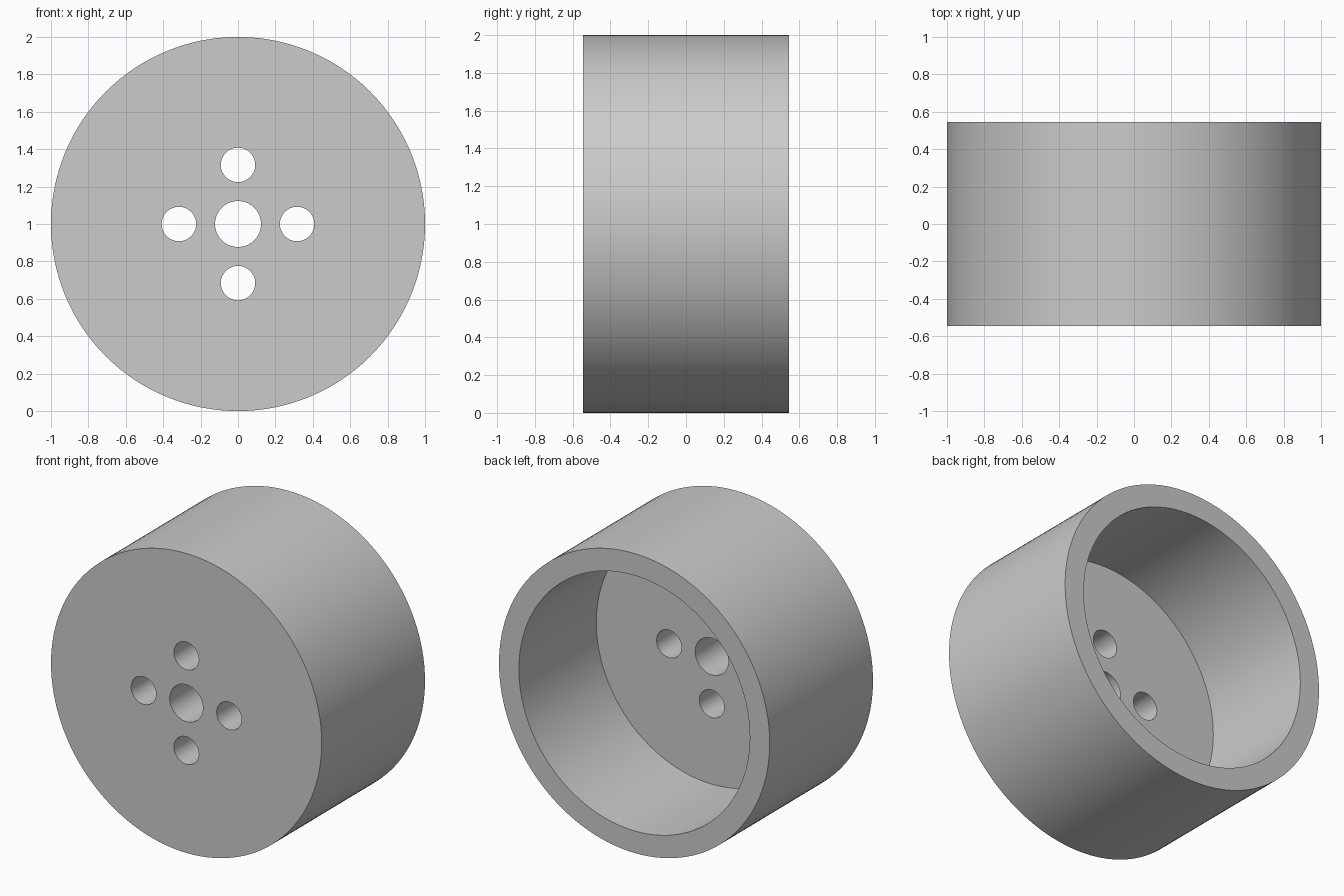
import bpy
from math import pi, cos, sin, radians

if "Cube" in bpy.data.objects:
    bpy.data.objects.remove(bpy.data.objects["Cube"], do_unlink=True)

RADIUS, BORE = 1.0, 0.853
FRONT, BACK = -0.545, 0.545
FLOOR = FRONT + 0.273
OVER = 0.1  # cutter overshoot

grey = bpy.data.materials.new("plain grey")
grey.use_nodes = True
colour = (0.6, 0.6, 0.6, 1)
grey.diffuse_color = colour
grey.node_tree.nodes["Principled BSDF"].inputs["Base Color"].default_value = colour


def cylinder(name, radius, y0, y1, x=0, z=1, sides=64):
    """Cylinder lying along y from y0 to y1."""
    bpy.ops.mesh.primitive_cylinder_add(
        vertices=sides, radius=radius, depth=y1 - y0,
        location=(x, (y0 + y1) / 2, z), rotation=(pi / 2, 0, 0))
    obj = bpy.context.object
    obj.name = name
    obj.data.materials.append(grey)
    return obj


# Solid drum
drum = cylinder("drum", RADIUS, FRONT, BACK, sides=128)

# Open back, hub hole and four bolt holes
cutters = [cylinder("bore_cutter", BORE, FLOOR, BACK + OVER, sides=128),
           cylinder("hub_cutter", 0.123, FRONT - OVER, FLOOR + OVER)]
for i in range(4):
    a = i * pi / 2
    cutters.append(cylinder(f"bolt_cutter_{i + 1}", 0.092, FRONT - OVER, FLOOR + OVER,
                            0.316 * cos(a), 1 + 0.316 * sin(a)))

# Cut the drum
bpy.ops.object.select_all(action="DESELECT")
drum.select_set(True)
bpy.context.view_layer.objects.active = drum
for cutter in cutters:
    cutter.hide_render = True
    mod = drum.modifiers.new(cutter.name, "BOOLEAN")
    mod.operation, mod.solver, mod.object = "DIFFERENCE", "EXACT", cutter
    bpy.ops.object.modifier_apply(modifier=mod.name)
    bpy.data.objects.remove(cutter, do_unlink=True)

bpy.ops.object.shade_smooth_by_angle(angle=radians(30))
